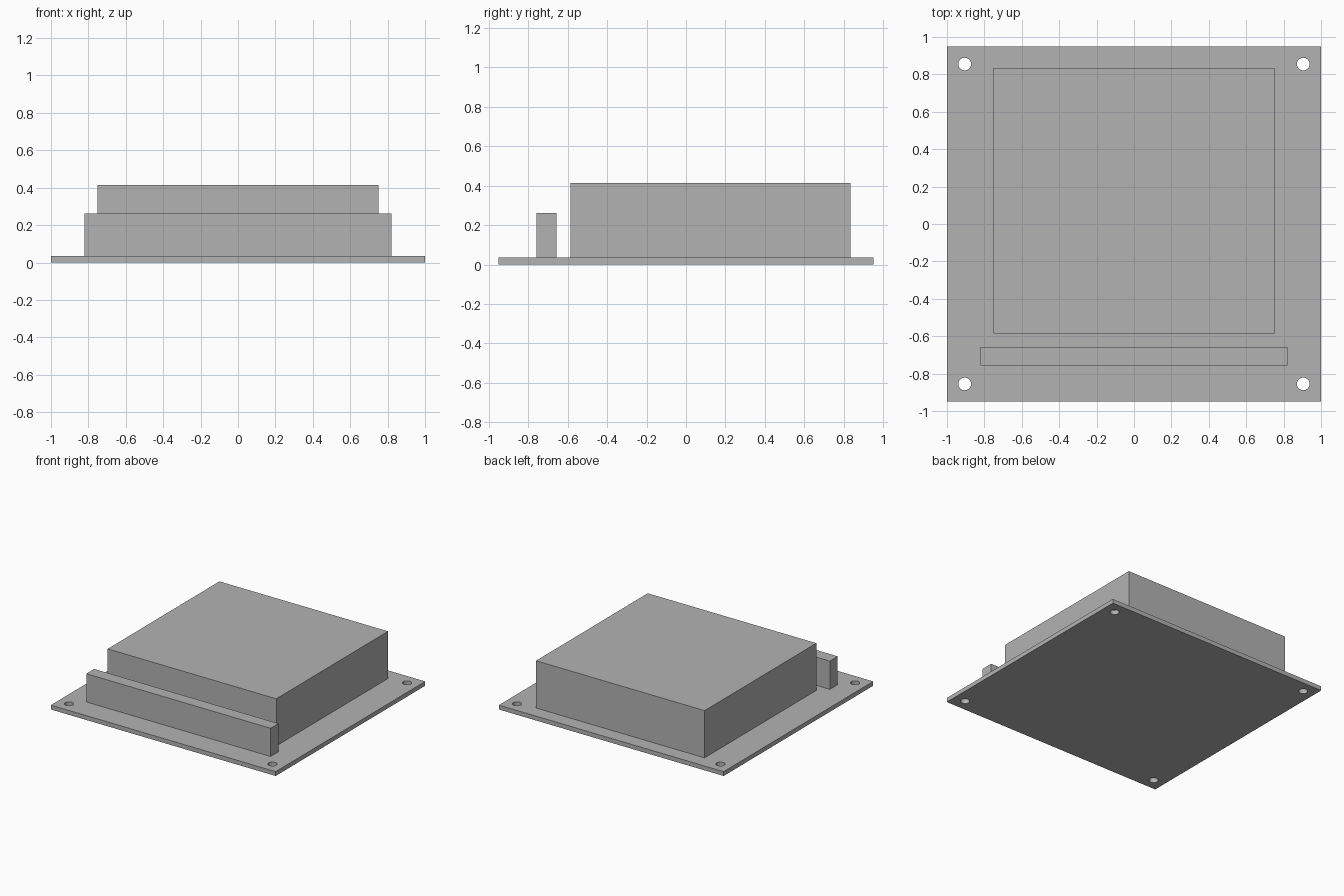
import bpy
import math

cube = bpy.data.objects.get("Cube")
if cube:
    bpy.data.objects.remove(cube, do_unlink=True)

grey = bpy.data.materials.new("light grey")
grey.use_nodes = True
grey.diffuse_color = (0.45, 0.45, 0.45, 1)
grey.node_tree.nodes["Principled BSDF"].inputs["Base Color"].default_value = grey.diffuse_color


def box(name, x, y, z):
    """Box spanning the given (low, high) range on each axis."""
    spans = (x, y, z)
    bpy.ops.mesh.primitive_cube_add(size=1, location=[(a + b) / 2 for a, b in spans])
    obj = bpy.context.object
    obj.name = name
    obj.scale = [b - a for a, b in spans]
    bpy.ops.object.transform_apply(location=False, rotation=False, scale=True)
    obj.data.materials.append(grey)
    return obj


# Thin base board
TOP = 0.035
board = box("base_board", (-1, 1), (-0.95, 0.95), (0, TOP))

# Round mounting holes through the four corners
for sx in (-1, 1):
    for sy in (-1, 1):
        bpy.ops.mesh.primitive_cylinder_add(
            vertices=32, radius=0.034, depth=0.2, location=(sx * 0.905, sy * 0.855, TOP / 2))
        cutter = bpy.context.object
        cutter.name = "hole_cutter"
        cutter.hide_render = True
        cutter.data.materials.append(grey)
        bpy.context.view_layer.objects.active = board
        cut = board.modifiers.new("mounting_hole", 'BOOLEAN')
        cut.operation = 'DIFFERENCE'
        cut.solver = 'EXACT'
        cut.object = cutter
        bpy.ops.object.modifier_apply(modifier=cut.name)
        bpy.data.objects.remove(cutter, do_unlink=True)

# Smooth the hole walls only
board.select_set(True)
bpy.context.view_layer.objects.active = board
bpy.ops.object.shade_smooth_by_angle(angle=math.radians(30))

# Large housing block and the narrow connector bar in front of it
box("main_housing", (-0.75, 0.75), (-0.585, 0.835), (TOP, 0.415))
box("front_connector", (-0.82, 0.82), (-0.757, -0.657), (TOP, 0.262))
